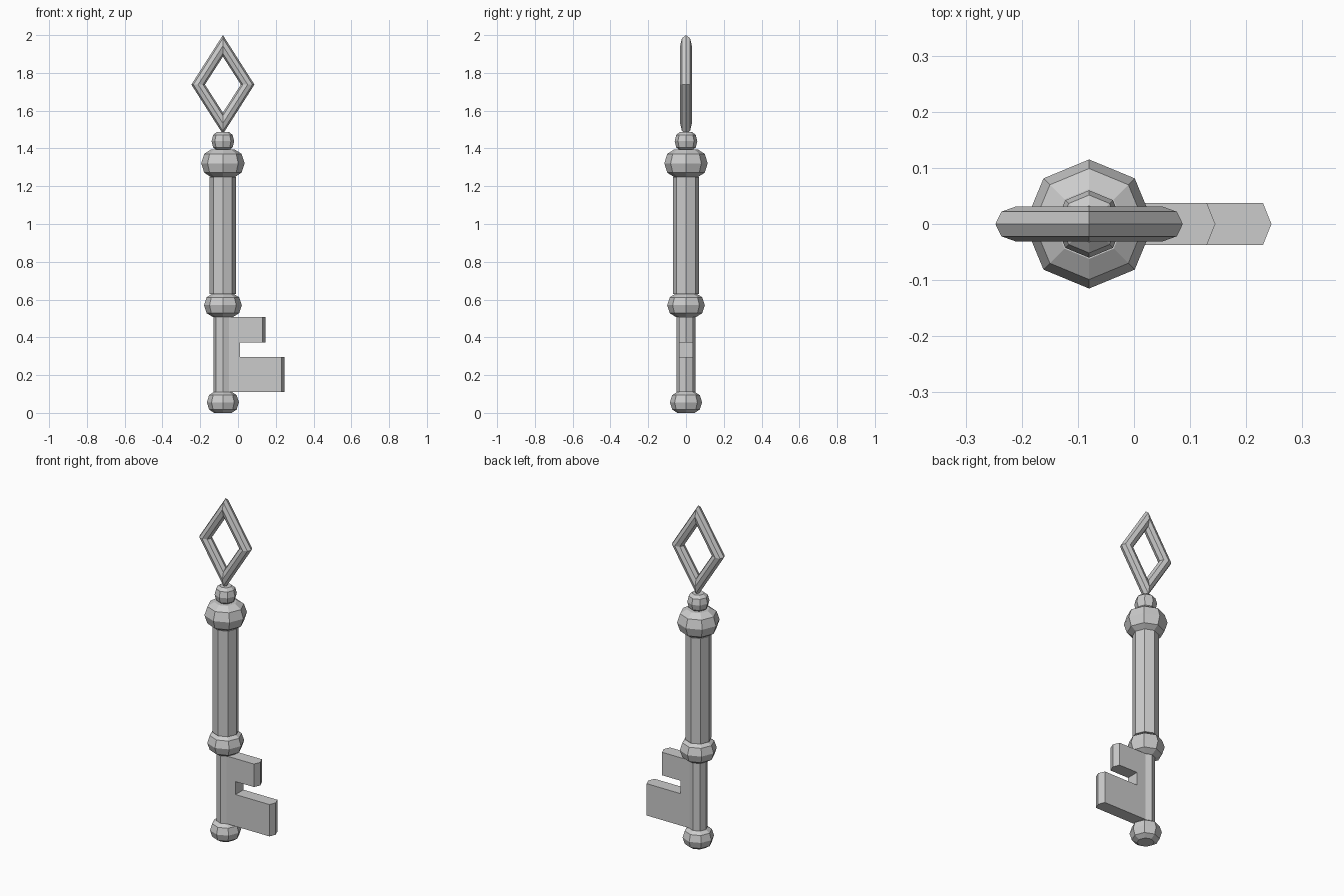
import bpy
from math import cos, sin, pi

if "Cube" in bpy.data.objects:
    bpy.data.objects.remove(bpy.data.objects["Cube"])

AXIS = -0.08   # x of the key's stem
N = 8          # sides of every turned part


def add_mesh(name, verts, faces):
    mesh = bpy.data.meshes.new(name)
    mesh.from_pydata(verts, [], faces)
    mesh.update()
    obj = bpy.data.objects.new(name, mesh)
    bpy.context.collection.objects.link(obj)
    bpy.ops.object.select_all(action='DESELECT')
    obj.select_set(True)
    bpy.context.view_layer.objects.active = obj
    bpy.ops.object.mode_set(mode='EDIT')
    bpy.ops.mesh.select_all(action='SELECT')
    bpy.ops.mesh.normals_make_consistent(inside=False)
    bpy.ops.object.mode_set(mode='OBJECT')
    return obj


def bridge(rows, n, closed=False):
    """Quads between consecutive rings of n vertices."""
    last = rows if closed else rows - 1
    return [(i * n + j, i * n + (j + 1) % n,
             (i + 1) % rows * n + (j + 1) % n, (i + 1) % rows * n + j)
            for i in range(last) for j in range(n)]


def lathe(name, profile):
    verts = [(AXIS + r * cos(2 * pi * j / N), r * sin(2 * pi * j / N), z)
             for r, z in profile for j in range(N)]
    top = (len(profile) - 1) * N
    faces = bridge(len(profile), N)
    faces += [tuple(range(N)), tuple(range(top, top + N))]
    return add_mesh(name, verts, faces)


def bead(name, r, z0, z1):
    mid, h = (z0 + z1) / 2, (z1 - z0) / 2
    shape = [(0.54, -1), (0.86, -0.68), (1, 0), (0.86, 0.68), (0.54, 1)]
    return lathe(name, [(r * a, mid + h * b) for a, b in shape])


# Stem and turned beads
lathe("lower_shaft", [(0.05, 0.09), (0.05, 0.65)])
lathe("grip_shaft", [(0.07, 0.63), (0.07, 1.25)])
lathe("neck", [(0.05, 1.22), (0.05, 1.30)])
bead("end_bead", 0.085, 0.0, 0.112)
bead("collar_bead", 0.10, 0.508, 0.632)
bead("large_bead", 0.115, 1.248, 1.395)
bead("small_bead", 0.06, 1.39, 1.487)

# Diamond bow: octagonal bar mitred round four corners
verts = []
for cx, cz in ((1, 0), (0, 1), (-1, 0), (0, -1)):
    for j in range(N):
        c, s = cos(2 * pi * j / N), sin(2 * pi * j / N)
        verts.append((AXIS + cx * (0.131 + 0.036 * c), 0.031 * s,
                      1.738 + cz * (0.205 + 0.057 * c)))
add_mesh("diamond_bow", verts, bridge(4, N, closed=True))

# Toothed bit: flat outline with ridged tooth tips (x, z, ridge)
outline = [(-0.07, 0.11, 0), (0.23, 0.11, 0.015), (0.23, 0.297, 0.015),
           (0.01, 0.297, 0), (0.01, 0.373, 0), (0.13, 0.373, 0.015),
           (0.13, 0.508, 0.015), (-0.07, 0.508, 0)]
k = len(outline)
verts = [(x + (ridge if y == 0 else 0), y, z)
         for y in (-0.037, 0, 0.037) for x, z, ridge in outline]
faces = bridge(3, k) + [tuple(range(k)), tuple(range(2 * k, 3 * k))]
add_mesh("key_bit", verts, faces)
